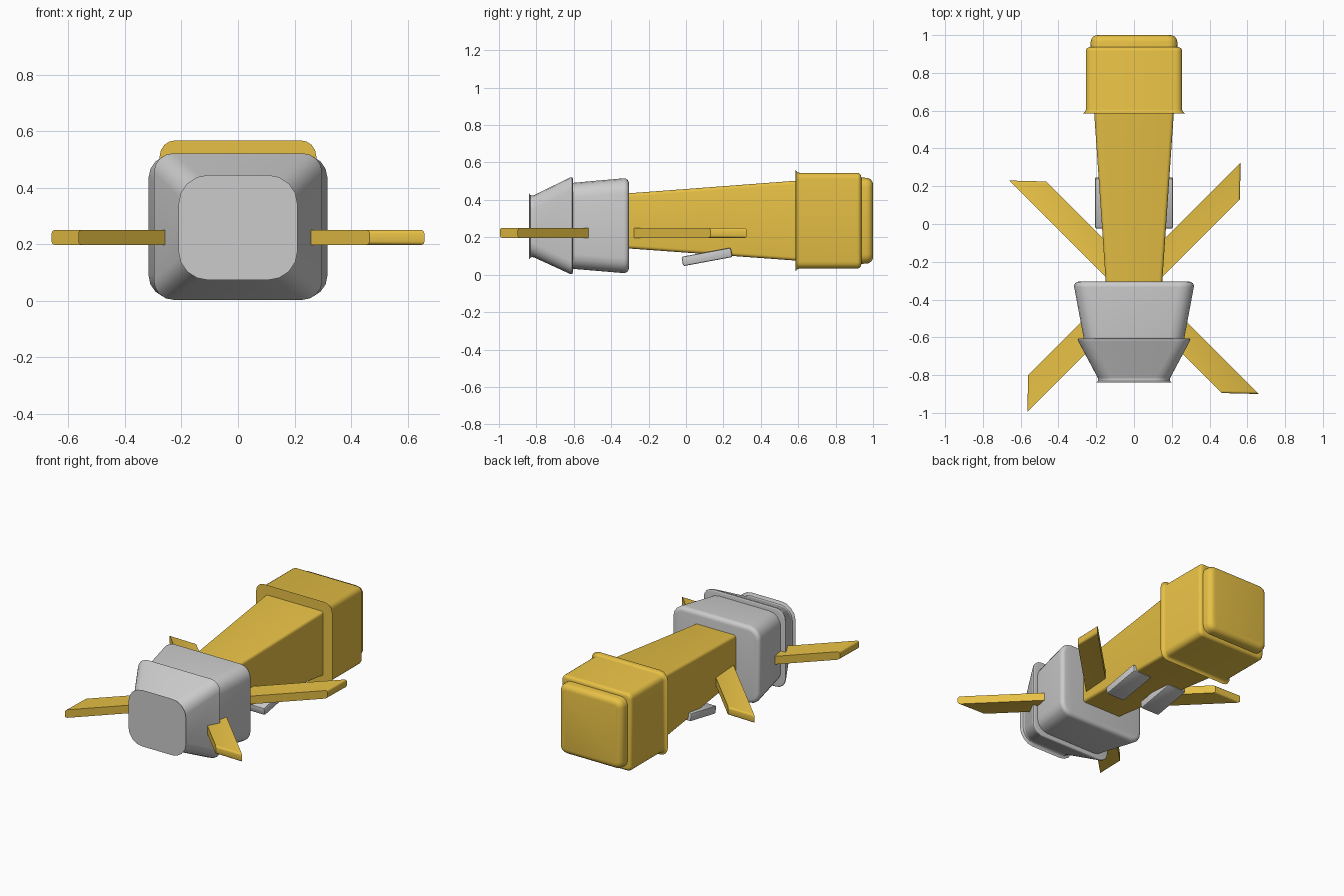
import bpy, bmesh, math

if "Cube" in bpy.data.objects:
    bpy.data.objects.remove(bpy.data.objects["Cube"])

gold = bpy.data.materials.new("gold")
gold.diffuse_color = (0.8, 0.53, 0.06, 1)
gold.use_nodes = True
gold.node_tree.nodes["Principled BSDF"].inputs["Base Color"].default_value = gold.diffuse_color


def finish(bm, name, mat=None):
    bmesh.ops.recalc_face_normals(bm, faces=bm.faces)
    me = bpy.data.meshes.new(name)
    bm.to_mesh(me)
    bm.free()
    ob = bpy.data.objects.new(name, me)
    bpy.context.collection.objects.link(ob)
    if mat:
        me.materials.append(mat)
    bpy.ops.object.select_all(action='DESELECT')
    bpy.context.view_layer.objects.active = ob
    ob.select_set(True)
    bpy.ops.object.shade_smooth_by_angle(angle=math.radians(35))
    return ob


def bevel(bm, edges, radius, segments=4):
    bmesh.ops.bevel(bm, geom=edges, offset=radius, offset_type='OFFSET',
                    segments=segments, profile=0.5, affect='EDGES', clamp_overlap=True)


def tapered_box(name, front, back, r_long, r_front, r_back, mat=None):
    """front/back = (y, half width, z low, z high); rounded long edges and rims."""
    bm = bmesh.new()
    rings = [[bm.verts.new(p) for p in ((-w, y, a), (w, y, a), (w, y, b), (-w, y, b))]
             for y, w, a, b in (front, back)]
    for ring in rings:
        bm.faces.new(ring)
    for i in range(4):
        j = (i + 1) % 4
        bm.faces.new((rings[0][i], rings[0][j], rings[1][j], rings[1][i]))
    bevel(bm, [e for e in bm.edges if abs(e.verts[0].co.y - e.verts[1].co.y) > 0.01], r_long)
    for y, r in ((front[0], r_front), (back[0], r_back)):
        if r:
            bevel(bm, [e for e in bm.edges if all(abs(v.co.y - y) < 1e-3 for v in e.verts)], r)
    return finish(bm, name, mat)


# Hull and rear engine
tapered_box("hull", (-0.40, 0.143, 0.147, 0.428), (0.65, 0.215, 0.071, 0.507), 0.018, 0, 0, gold)
tapered_box("engine_block", (0.585, 0.255, 0.033, 0.545), (0.937, 0.255, 0.033, 0.545),
            0.035, 0.022, 0.022, gold)
tapered_box("engine_cap", (0.90, 0.232, 0.057, 0.52), (1.0, 0.228, 0.06, 0.517),
            0.05, 0, 0.035, gold)

# Head: collar and tapered nose
tapered_box("head_collar", (-0.65, 0.258, 0.035, 0.487), (-0.305, 0.322, 0.006, 0.518),
            0.08, 0, 0.03)
tapered_box("nose", (-0.84, 0.178, 0.105, 0.412), (-0.605, 0.304, -0.003, 0.527),
            0.065, 0.032, 0.016)

# Two crossed wing bars with slanted tips
for name, angle in (("wing_bar_a", 45), ("wing_bar_b", -45)):
    bm = bmesh.new()
    outline = [(0.866, 0.067), (-0.725, 0.067), (-0.866, -0.067), (0.725, -0.067)]
    face = bm.faces.new([bm.verts.new((u, v, 0.197)) for u, v in outline])
    ext = bmesh.ops.extrude_face_region(bm, geom=[face])
    for v in ext["geom"]:
        if isinstance(v, bmesh.types.BMVert):
            v.co.z = 0.25
    tips = [e for e in bm.edges if abs(e.verts[0].co.z - e.verts[1].co.z) < 1e-4
            and abs(e.verts[0].co.x - e.verts[1].co.x) < 0.3]
    bevel(bm, tips, 0.012, 3)
    wing = finish(bm, name, gold)
    wing.location = (0, -0.335, 0)
    wing.rotation_euler.z = math.radians(angle)

# Pair of tilted belly plates
for side, x in (("left", -0.138), ("right", 0.138)):
    bm = bmesh.new()
    bmesh.ops.create_cube(bm, size=1)
    bmesh.ops.scale(bm, vec=(0.138, 0.268, 0.051), verts=bm.verts)
    bevel(bm, bm.edges[:], 0.008, 2)
    plate = finish(bm, "belly_plate_" + side)
    plate.location = (x, 0.112, 0.095)
    plate.rotation_euler.x = math.radians(10.5)
